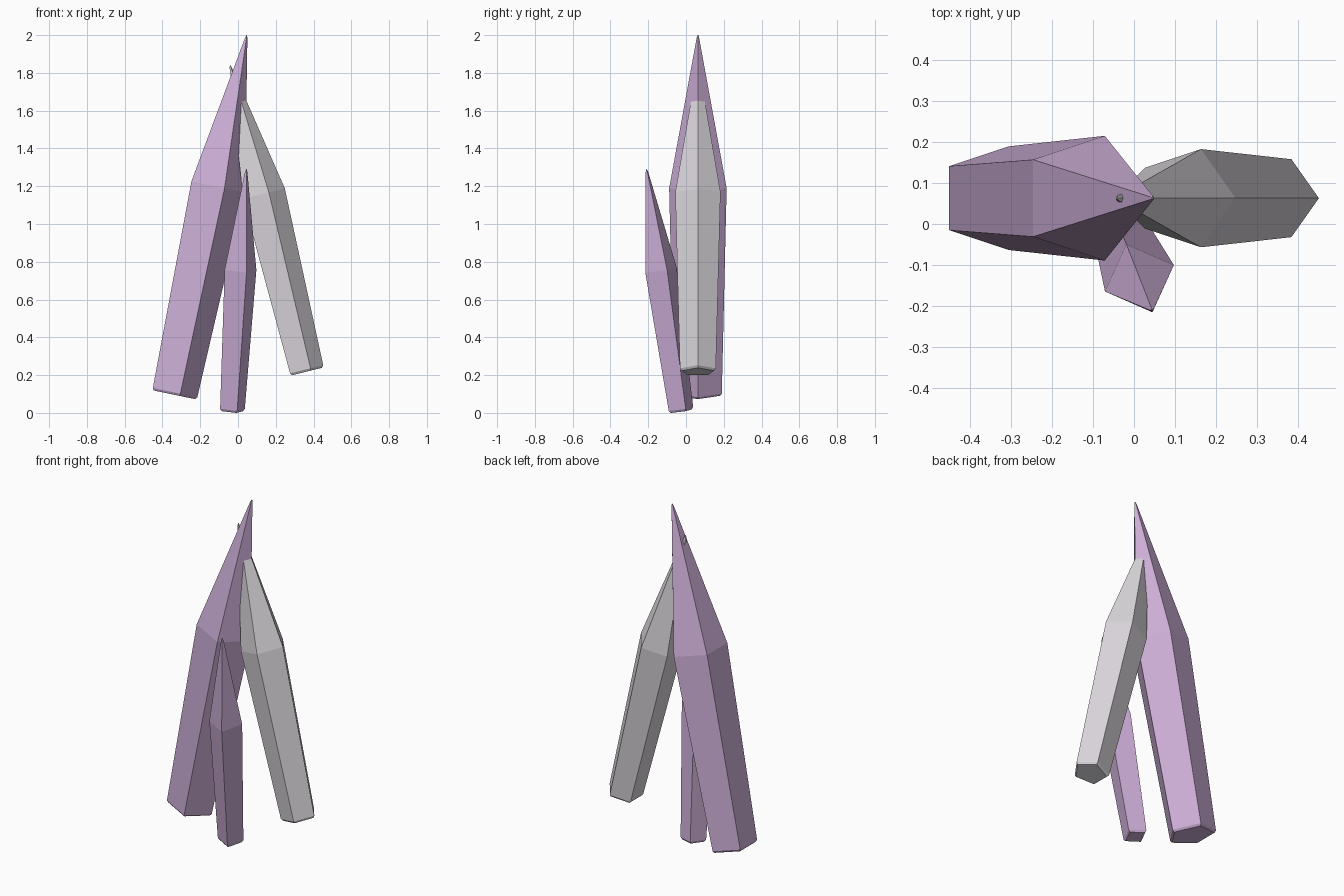
import bpy, bmesh, math
from mathutils import Vector

if "Cube" in bpy.data.objects:
    bpy.data.objects.remove(bpy.data.objects["Cube"])


def material(name, rgb):
    m = bpy.data.materials.new(name)
    m.diffuse_color = (*rgb, 1)
    m.use_nodes = True
    m.node_tree.nodes["Principled BSDF"].inputs["Base Color"].default_value = m.diffuse_color
    return m


purple = material("lilac crystal", (0.60, 0.42, 0.67))
grey = material("pale grey crystal", (0.70, 0.67, 0.71))


def crystal(name, sides, base, tip, shoulder, r_base, r_shoulder, facing, mat):
    """Leaning prism that widens to a shoulder, then tapers to a point.
    facing: heading in degrees of the first corner."""
    base, tip = Vector(base), Vector(tip)
    axis = (tip - base).normalized()
    length = (tip - base).length
    a = math.radians(facing)
    u = Vector((math.cos(a), math.sin(a), 0))
    u = (u - axis * u.dot(axis)).normalized()
    v = axis.cross(u)
    # distance along the axis and radius: chamfered foot, shoulder, blunt tip
    rings = [(0, r_base - 0.010), (0.012, r_base), (shoulder, r_shoulder),
             (length - 0.015, 0.007), (length, 0.002)]
    bm = bmesh.new()
    loops = []
    for d, r in rings:
        loops.append([bm.verts.new(base + axis * d
                      + u * (r * math.cos(2 * math.pi * i / sides))
                      + v * (r * math.sin(2 * math.pi * i / sides)))
                      for i in range(sides)])
    for lo, hi in zip(loops, loops[1:]):
        for i in range(sides):
            j = (i + 1) % sides
            bm.faces.new((lo[i], lo[j], hi[j], hi[i]))
    bm.faces.new(loops[0][::-1])
    bm.faces.new(loops[-1])
    bmesh.ops.recalc_face_normals(bm, faces=bm.faces)
    mesh = bpy.data.meshes.new(name)
    bm.to_mesh(mesh)
    bm.free()
    mesh.materials.append(mat)
    bpy.context.collection.objects.link(bpy.data.objects.new(name, mesh))


# Tall crystal leaning right
crystal("large_crystal", 5, (-0.348, 0.063, 0.098), (0.046, 0.063, 2.0),
        1.125, 0.133, 0.160, 0, purple)
# Grey crystal leaning left, its point passing through the tall one
crystal("grey_crystal", 5, (0.357, 0.063, 0.217), (-0.042, 0.063, 1.84),
        0.970, 0.100, 0.126, 0, grey)
# Small square crystal at the front
crystal("small_crystal", 4, (-0.030, -0.025, 0.009), (0.044, -0.209, 1.29),
        0.757, 0.070, 0.090, -69, purple)
